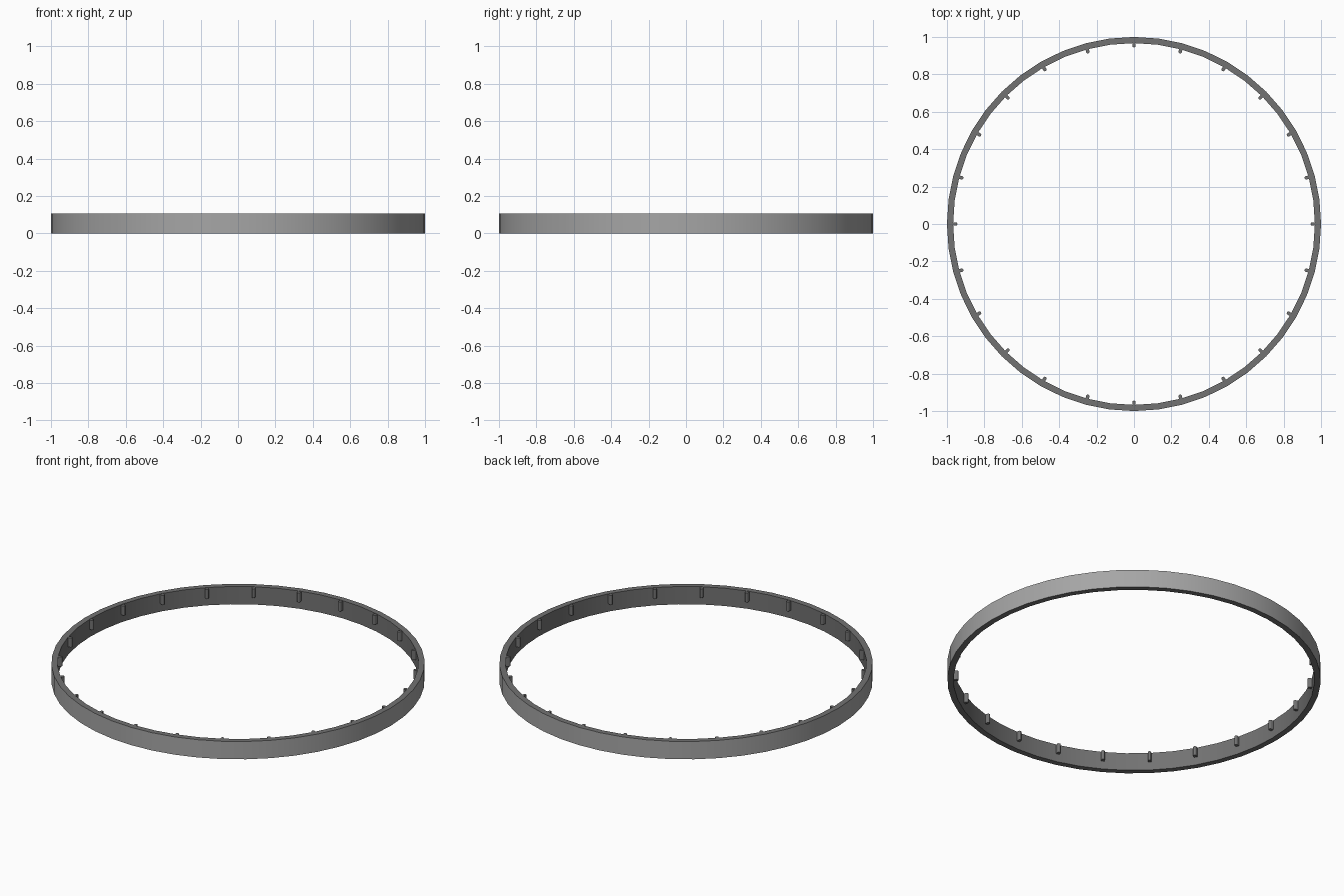
import bpy, bmesh, math
from mathutils import Matrix

if "Cube" in bpy.data.objects:
    bpy.data.objects.remove(bpy.data.objects["Cube"])

SEG, PEGS = 48, 24
R_OUT, R_IN, H = 1.0, 0.967, 0.105


def material(name, v):
    m = bpy.data.materials.new(name)
    m.diffuse_color = (v, v, v, 1)
    m.use_nodes = True
    m.node_tree.nodes["Principled BSDF"].inputs["Base Color"].default_value = m.diffuse_color
    return m


light = material("light grey", 0.38)
dark = material("dark grey", 0.17)


def finish(name, bm, mats):
    bmesh.ops.recalc_face_normals(bm, faces=bm.faces)
    me = bpy.data.meshes.new(name)
    bm.to_mesh(me)
    bm.free()
    for m in mats:
        me.materials.append(m)
    ob = bpy.data.objects.new(name, me)
    bpy.context.collection.objects.link(ob)
    bpy.ops.object.select_all(action='DESELECT')
    ob.select_set(True)
    bpy.context.view_layer.objects.active = ob
    bpy.ops.object.shade_smooth_by_angle(angle=math.radians(35))
    return ob


# Hoop: rectangular section swept round, light outside and dark elsewhere
bm = bmesh.new()
section = [(R_OUT, 0), (R_OUT, H), (R_IN, H), (R_IN, 0)]
rings = []
for i in range(SEG):
    a = 2 * math.pi * i / SEG
    rings.append([bm.verts.new((r * math.cos(a), r * math.sin(a), z)) for r, z in section])
for i in range(SEG):
    p, q = rings[i], rings[(i + 1) % SEG]
    for k in range(4):
        n = (k + 1) % 4
        f = bm.faces.new((p[k], q[k], q[n], p[n]))
        f.material_index = 0 if k == 0 else 1
finish("hoop", bm, [light, dark])

# Pegs: round-nosed upright lugs on the inner wall
bm = bmesh.new()
W, TIP, BACK, Z0, Z1 = 0.009, 0.944, 0.972, 0.048, 0.103
outline = [(BACK, -W), (BACK, W)]
for k in range(7):
    t = math.pi / 2 + math.pi * k / 6
    outline.append((TIP + W + W * math.cos(t), W * math.sin(t)))
for i in range(PEGS):
    rot = Matrix.Rotation(2 * math.pi * i / PEGS, 4, 'Z')
    lo = [bm.verts.new(rot @ Matrix.Translation((x, y, Z0)).translation) for x, y in outline]
    hi = [bm.verts.new(rot @ Matrix.Translation((x, y, Z1)).translation) for x, y in outline]
    bm.faces.new(lo[::-1])
    bm.faces.new(hi)
    for k in range(len(lo)):
        n = (k + 1) % len(lo)
        bm.faces.new((lo[k], lo[n], hi[n], hi[k]))
finish("inner_pegs", bm, [dark])
